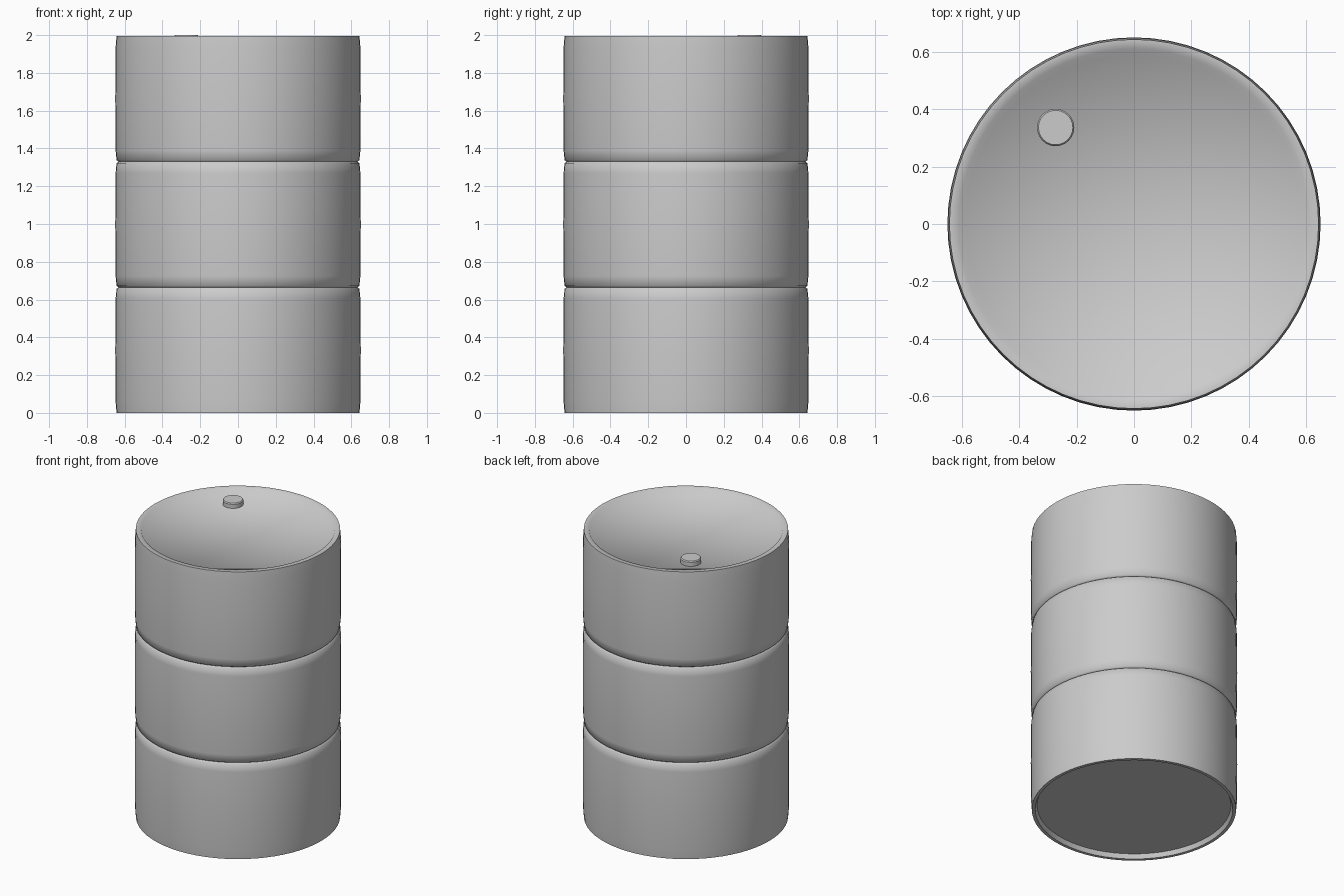
import bpy, bmesh, math

if "Cube" in bpy.data.objects:
    bpy.data.objects.remove(bpy.data.objects["Cube"])


def lathe(name, profile, segments, center=(0, 0, 0), angle=40):
    """Spin an (r, z) profile round z; r = 0 at the ends closes the shape."""
    bm = bmesh.new()
    rings = []
    for r, z in profile:
        if r == 0:
            rings.append([bm.verts.new((0, 0, z))] * segments)
        else:
            rings.append([bm.verts.new((r * math.cos(2 * math.pi * i / segments),
                                        r * math.sin(2 * math.pi * i / segments), z))
                          for i in range(segments)])
    for a, b in zip(rings, rings[1:]):
        for i in range(segments):
            j = (i + 1) % segments
            bm.faces.new(list(dict.fromkeys((a[i], a[j], b[j], b[i]))))
    bmesh.ops.recalc_face_normals(bm, faces=bm.faces)
    mesh = bpy.data.meshes.new(name)
    bm.to_mesh(mesh)
    bm.free()
    obj = bpy.data.objects.new(name, mesh)
    obj.location = center
    bpy.context.collection.objects.link(obj)
    bpy.context.view_layer.objects.active = obj
    obj.select_set(True)
    bpy.ops.object.shade_smooth_by_angle(angle=math.radians(angle))
    obj.select_set(False)
    return obj


# Drum body: recessed base, three slightly bulging bands, rim and recessed lid
H = 1.995
BAND = H / 3
profile = [(0, 0.03), (0.61, 0.03), (0.622, 0.0)]
for k in range(3):
    z0, z1 = k * BAND, (k + 1) * BAND
    if k:
        profile.append((0.632, z0))          # groove between bands
    profile += [(0.643, z0 + (0.008 if k else 0)), (0.648, z0 + 0.06),
                (0.65, (z0 + z1) / 2),
                (0.648, z1 - 0.06), (0.643, z1 - (0.008 if k < 2 else 0))]
profile += [(0.61, H), (0.588, 1.965), (0, 1.965)]
lathe("drum_body", profile, 64, angle=65)

# Filler cap on the lid
lathe("filler_cap", [(0, 1.955), (0.065, 1.955), (0.065, 1.993), (0.06, 2.0), (0, 2.0)],
      24, center=(-0.273, 0.336, 0), angle=30)
